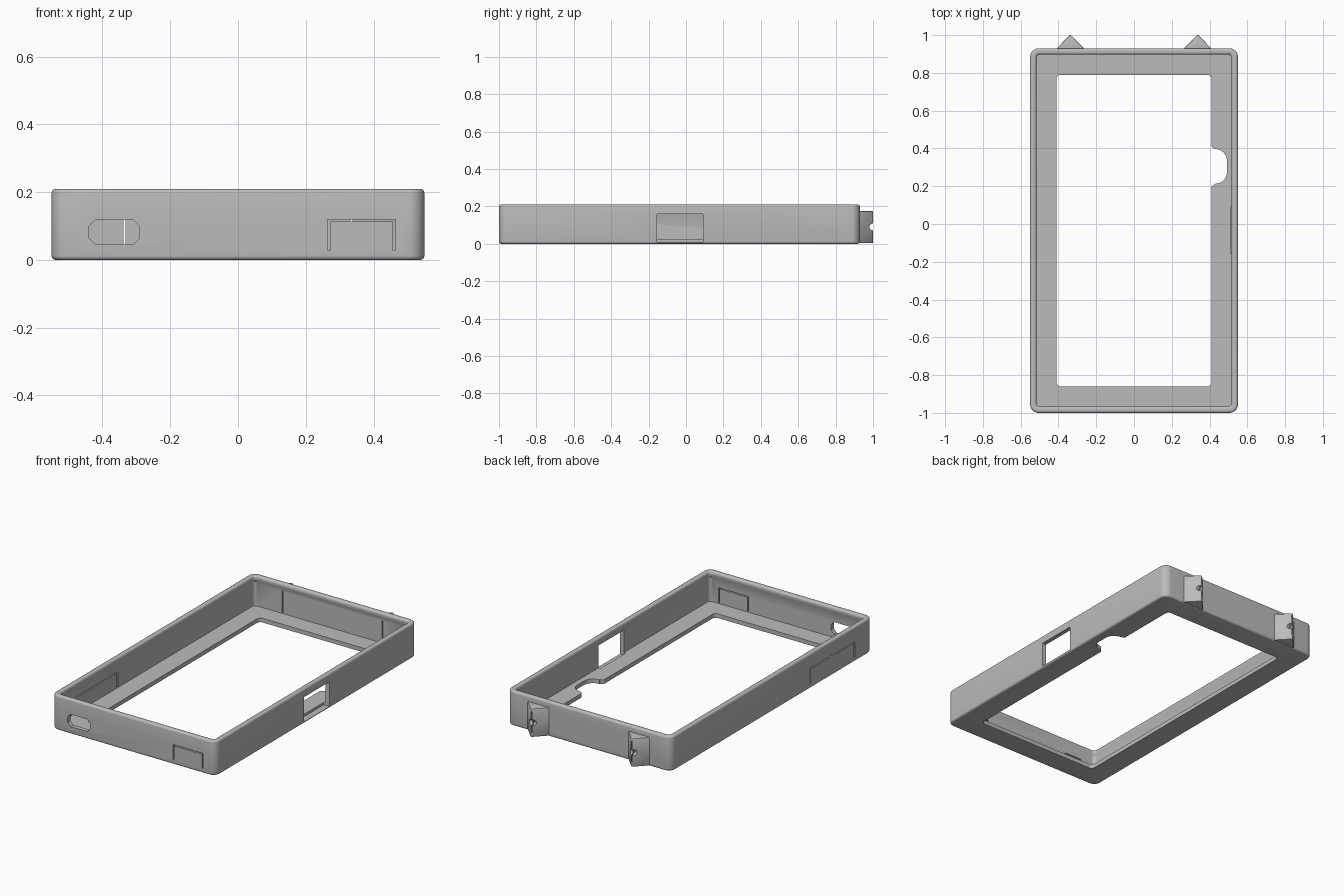
import bpy, bmesh, math

if "Cube" in bpy.data.objects:
    bpy.data.objects.remove(bpy.data.objects["Cube"], do_unlink=True)

grey = bpy.data.materials.new("light grey plastic")
grey.use_nodes = True
colour = (0.5, 0.5, 0.5, 1)
grey.diffuse_color = colour
grey.node_tree.nodes["Principled BSDF"].inputs["Base Color"].default_value = colour

HX, Y0, Y1, H = 0.55, -1.0, 0.93, 0.21   # body half width, ends, height
WALL, FLOOR = 0.026, 0.025


def add(name, bm):
    bmesh.ops.recalc_face_normals(bm, faces=bm.faces)
    mesh = bpy.data.meshes.new(name)
    bm.to_mesh(mesh)
    bm.free()
    mesh.materials.append(grey)
    obj = bpy.data.objects.new(name, mesh)
    bpy.context.collection.objects.link(obj)
    return obj


def prism(name, points, lo, hi, place):
    """Extrude a 2D outline from lo to hi; place maps (u, v, w) to x, y, z."""
    bm = bmesh.new()
    a = [bm.verts.new(place(u, v, lo)) for u, v in points]
    b = [bm.verts.new(place(u, v, hi)) for u, v in points]
    n = len(points)
    bm.faces.new(a[::-1])
    bm.faces.new(b)
    for i in range(n):
        bm.faces.new((a[i], a[(i + 1) % n], b[(i + 1) % n], b[i]))
    return add(name, bm)


def along_x(u, v, w): return (w, u, v)
def along_y(u, v, w): return (u, w, v)
def along_z(u, v, w): return (u, v, w)


def box(name, x0, x1, y0, y1, z0, z1):
    return prism(name, [(x0, y0), (x1, y0), (x1, y1), (x0, y1)], z0, z1, along_z)


def arc(cx, cy, r, start, end, steps=8):
    return [(cx + r * math.cos(math.radians(start + (end - start) * i / steps)),
             cy + r * math.sin(math.radians(start + (end - start) * i / steps)))
            for i in range(steps + 1)]


def rounded(x0, x1, y0, y1, r):
    return (arc(x1 - r, y1 - r, r, 0, 90) + arc(x0 + r, y1 - r, r, 90, 180)
            + arc(x0 + r, y0 + r, r, 180, 270) + arc(x1 - r, y0 + r, r, 270, 360))


# Tray body: a wall and floor section swept round a rounded rectangle
R = 0.012
section = [(0.14, 0.0)]
section += arc(R, R, R, 270, 180, 4)
section += arc(R, H - R, R, 180, 90, 4)
section += arc(0.033 - R, H - R, R, 90, 0, 4)
section += [(0.033, H - 0.025), (WALL, H - 0.04), (WALL, FLOOR), (0.14, FLOOR)]
bm = bmesh.new()
rings = []
for inset, z in section:
    outline = rounded(-HX + inset, HX - inset, Y0 + inset, Y1 - inset,
                      max(0.022, 0.045 - inset))
    rings.append([bm.verts.new((x, y, z)) for x, y in outline])
for k, ring in enumerate(rings):
    after = rings[(k + 1) % len(rings)]
    for i in range(len(ring)):
        j = (i + 1) % len(ring)
        bm.faces.new((ring[i], ring[j], after[j], after[i]))
body = add("tray_body", bm)

# Strap tabs on the back: wedges with softened edges
tabs = []
for side, x in (("right", -0.337), ("left", 0.337)):
    tab = prism(side + "_back_tab",
                [(x - 0.083, 0.918), (x + 0.083, 0.918), (x + 0.004, 1.0), (x - 0.004, 1.0)],
                0.004, 0.175, along_z)
    bevel = tab.modifiers.new("soft edges", "BEVEL")
    bevel.width, bevel.segments = 0.006, 2
    tabs.append(tab)

# Cutters
cutters = []
cutters.append(box("side_window_cutter", 0.511, 0.6, -0.155, 0.09, 0.01, 0.16))

# Rounded notch in the floor, flared where it meets the opening
notch = ([(0.36, 0.187)] + arc(0.43, 0.187, 0.022, 180, 90, 4)
         + arc(0.43, 0.275, 0.062, 270, 360) + arc(0.43, 0.335, 0.062, 0, 90)
         + arc(0.43, 0.421, 0.022, 270, 180, 4) + [(0.36, 0.421)])
cutters.append(prism("floor_notch_cutter", notch, -0.05, 0.06, along_z))

# Slot with clipped corners at the front
c, x0, x1, z0, z1 = 0.02, -0.44, -0.29, 0.045, 0.119
slot = [(x0 + c, z0), (x1 - c, z0), (x1, z0 + c), (x1, z1 - c),
        (x1 - c, z1), (x0 + c, z1), (x0, z1 - c), (x0, z0 + c)]
cutters.append(prism("front_slot_cutter", slot, -1.1, -0.9, along_y))

# Spring flaps: three thin cuts leave a panel hinged at its lower edge
G = 0.007
for name, lo, hi, w0, w1, place in (
        ("front_flap", 0.264, 0.465, -1.1, -0.9, along_y),
        ("side_flap", -0.83, -0.40, -0.6, -0.5, along_x)):
    gap = [(lo, 0.028), (lo + G, 0.028), (lo + G, 0.12 - G), (hi - G, 0.12 - G),
           (hi - G, 0.028), (hi, 0.028), (hi, 0.12), (lo, 0.12)]
    cutters.append(prism(name + "_cutter", gap, w0, w1, place))

# Narrow strap slits through the back wall and the tabs
slits = [box("strap_slit_cutter", x - 0.003, x + 0.003, 0.87, 1.05, 0.03, 0.16)
         for x in (-0.335, 0.335)]

# Cross hole through the tips of the tabs
hole = prism("tab_hole_cutter", arc(0.998, 0.09, 0.018, 0, 337.5, 15), -0.6, 0.6, along_x)


def finish(obj, tools):
    for tool in tools:
        mod = obj.modifiers.new(tool.name, "BOOLEAN")
        mod.operation, mod.solver, mod.object = "DIFFERENCE", "EXACT", tool
    bpy.ops.object.select_all(action="DESELECT")
    obj.select_set(True)
    bpy.context.view_layer.objects.active = obj
    for mod in list(obj.modifiers):
        bpy.ops.object.modifier_apply(modifier=mod.name)
    bpy.ops.object.shade_smooth_by_angle(angle=math.radians(30))


finish(body, cutters + slits)
for tab, slit in zip(tabs, slits):
    finish(tab, [slit, hole])
for tool in cutters + slits + [hole]:
    bpy.data.objects.remove(tool, do_unlink=True)
